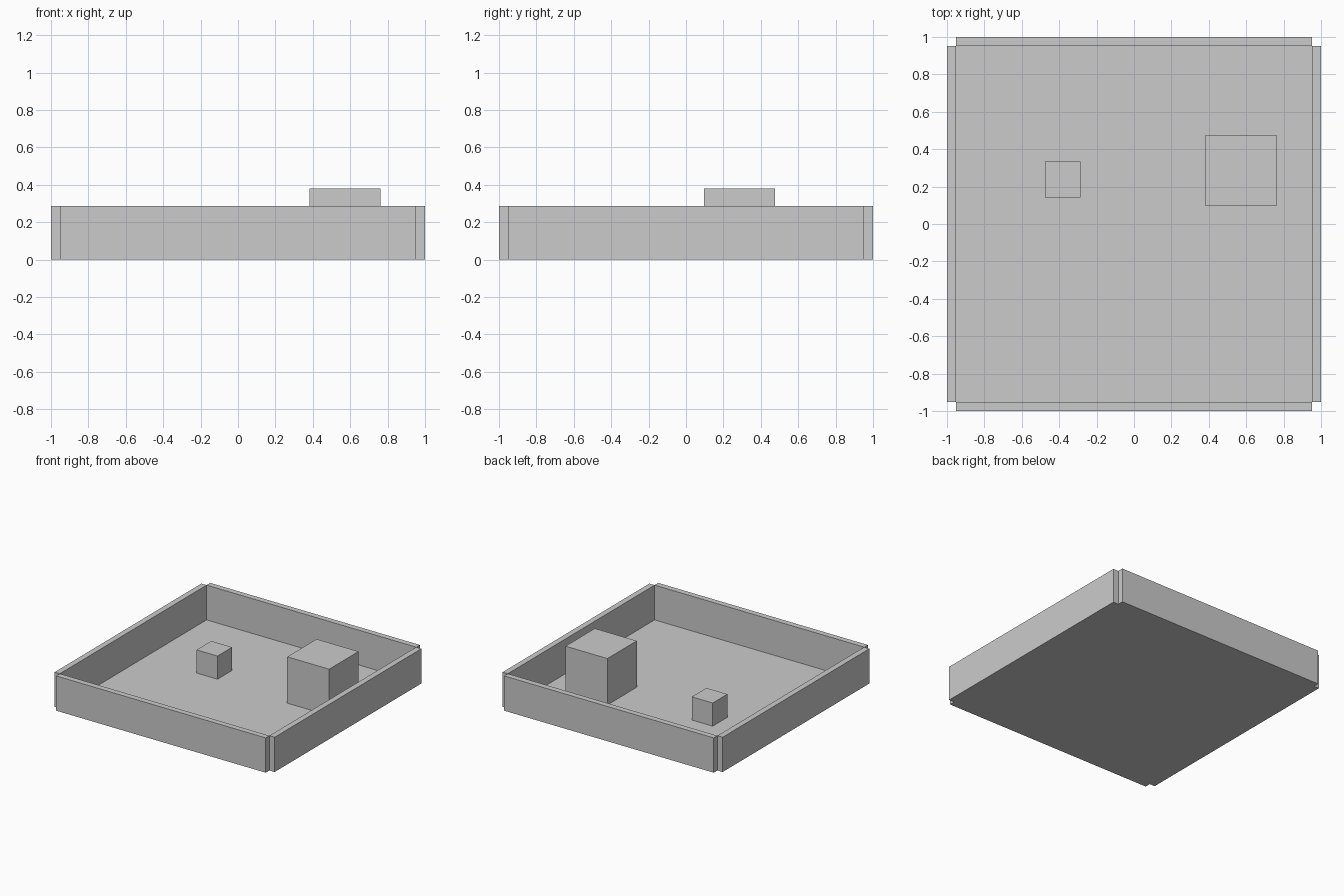
import bpy

if "Cube" in bpy.data.objects:
    bpy.data.objects.remove(bpy.data.objects["Cube"])

U = 2 / 21           # one design unit; the tray is 21 units across
HALF = 10 * U        # half width of the floor
WALL = 0.5 * U       # wall thickness
HEIGHT = 3 * U       # wall height


def box(name, x, y, sx, sy, sz):
    """Box centred on x, y and standing on z = 0."""
    bpy.ops.mesh.primitive_cube_add(size=1, location=(x, y, sz / 2))
    ob = bpy.context.object
    ob.name = name
    ob.scale = (sx, sy, sz)
    bpy.ops.object.transform_apply(location=False, rotation=False, scale=True)
    return ob


# Floor sheet
bpy.ops.mesh.primitive_plane_add(size=2 * HALF)
bpy.context.object.name = "floor"

# Four walls outside the floor edges, leaving open corner notches
offset = HALF + WALL / 2
for side, s in (("left", -1), ("right", 1)):
    box(side + "_wall", s * offset, 0, WALL, 2 * HALF, HEIGHT)
for side, s in (("front", -1), ("back", 1)):
    box(side + "_wall", 0, s * offset, 2 * HALF, WALL, HEIGHT)

# Two cubes standing on the floor
box("large_cube", 6 * U, 3 * U, 4 * U, 4 * U, 4 * U)
box("small_cube", -4 * U, 2.5 * U, 2 * U, 2 * U, 2 * U)
